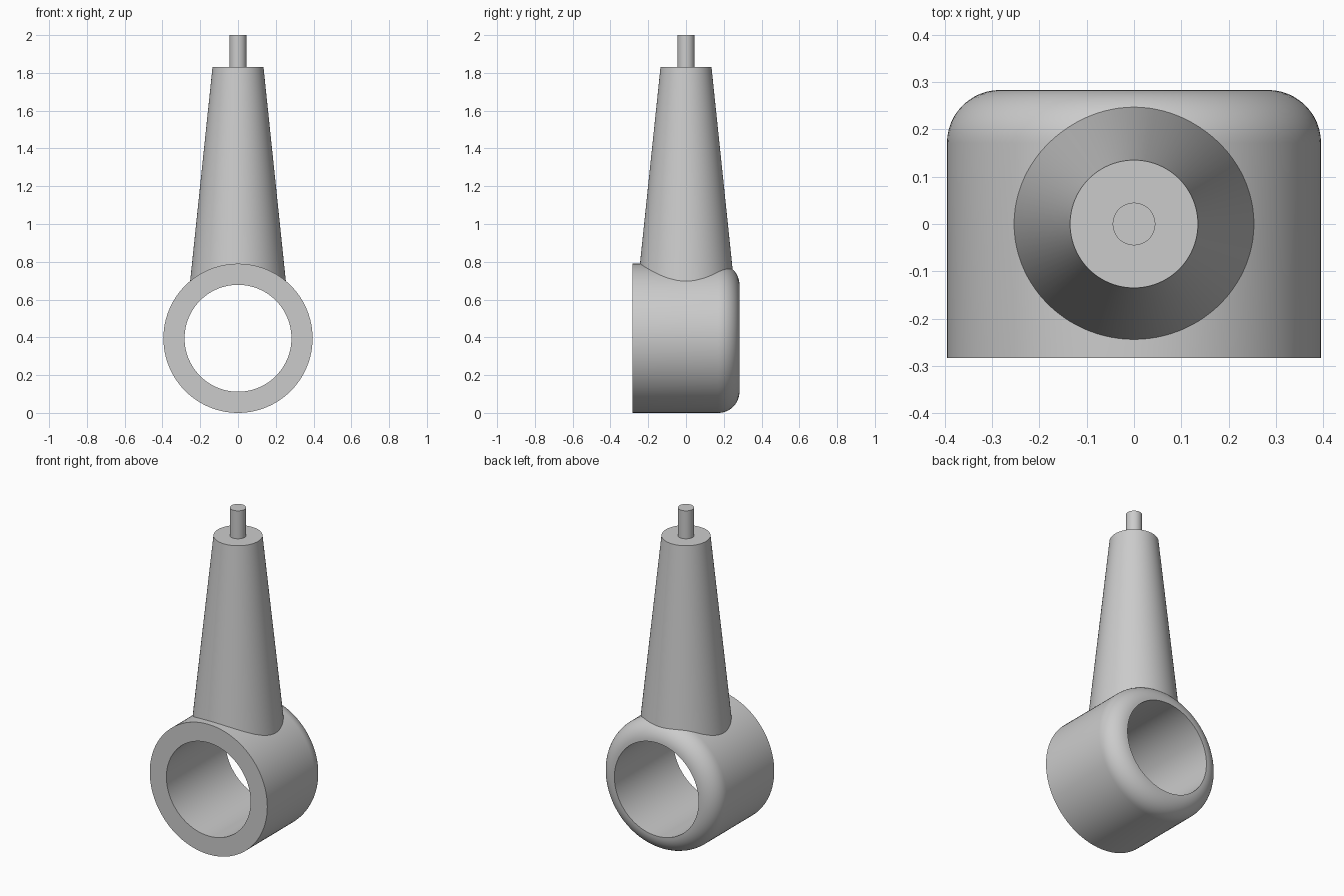
import bpy, bmesh, math

cube = bpy.data.objects.get("Cube")
if cube:
    bpy.data.objects.remove(cube, do_unlink=True)

grey = bpy.data.materials.new("light grey")
grey.use_nodes = True
grey.diffuse_color = (0.6, 0.6, 0.6, 1)
grey.node_tree.nodes["Principled BSDF"].inputs["Base Color"].default_value = (0.6, 0.6, 0.6, 1)

SIDES = 96
OUTER, INNER, HALF = 0.395, 0.283, 0.283
FILLET = OUTER - INNER
SHANK_TOP, SHANK_TOP_R, TAPER = 1.83, 0.135, 0.1045
ROD_R = 0.045


def finish(name, bm, angle=35):
    bmesh.ops.recalc_face_normals(bm, faces=bm.faces[:])
    mesh = bpy.data.meshes.new(name)
    bm.to_mesh(mesh)
    bm.free()
    mesh.materials.append(grey)
    obj = bpy.data.objects.new(name, mesh)
    bpy.context.collection.objects.link(obj)
    bpy.ops.object.select_all(action='DESELECT')
    obj.select_set(True)
    bpy.context.view_layer.objects.active = obj
    bpy.ops.object.shade_smooth_by_angle(angle=math.radians(angle))
    return obj


def bridge(bm, a, b):
    for i in range(len(a)):
        j = (i + 1) % len(a)
        bm.faces.new((a[i], a[j], b[j], b[i]))


def circle(bm, point):
    return [bm.verts.new(point(2 * math.pi * i / SIDES)) for i in range(SIDES)]


# Ring: a wall section with one rounded back corner, turned about the y axis
profile = [(INNER, -HALF), (OUTER, -HALF)]
for k in range(13):
    a = math.pi / 2 * k / 12
    profile.append((INNER + FILLET * math.cos(a), HALF - FILLET + FILLET * math.sin(a)))
bm = bmesh.new()
loops = [circle(bm, lambda t, r=r, y=y: (r * math.cos(t), y, OUTER + r * math.sin(t)))
         for r, y in profile]
for k, loop in enumerate(loops):
    bridge(bm, loop, loops[(k + 1) % len(loops)])
finish("ring", bm)


# Shank: a tapered cone whose lower rim is saddled inside the ring wall
def saddle(t):
    z = 0.7
    for _ in range(8):
        r = SHANK_TOP_R + TAPER * (SHANK_TOP - z)
        x = r * math.cos(t)
        z = OUTER + math.sqrt((INNER + 0.03) ** 2 - x * x)
    return (x, r * math.sin(t), z)


def level(r, z):
    return lambda t: (r * math.cos(t), r * math.sin(t), z)


bm = bmesh.new()
foot = circle(bm, saddle)
rim = circle(bm, level(SHANK_TOP_R, SHANK_TOP))
hole = circle(bm, level(ROD_R, SHANK_TOP))
bridge(bm, foot, rim)
bridge(bm, rim, hole)
finish("tapered_shank", bm)

# Rod: the thin pin on top of the shank
bm = bmesh.new()
low = circle(bm, level(ROD_R, SHANK_TOP))
high = circle(bm, level(ROD_R, 2.0))
bridge(bm, low, high)
bm.faces.new(high)
finish("top_rod", bm)
